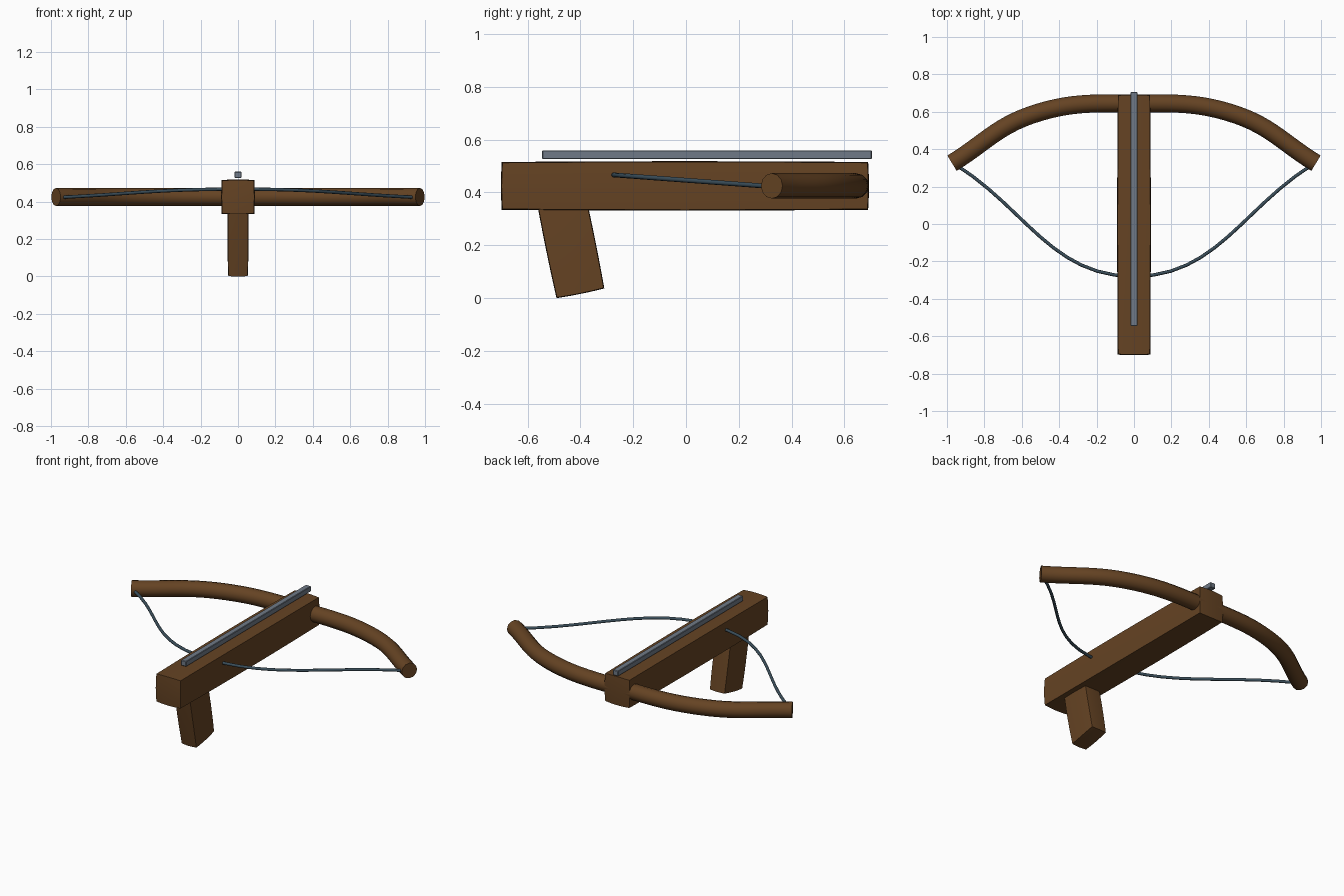
import bpy, bmesh
from mathutils import Vector
from math import radians

if "Cube" in bpy.data.objects:
    bpy.data.objects.remove(bpy.data.objects["Cube"])


def material(name, rgb):
    m = bpy.data.materials.new(name)
    lin = [(c / 255 / 12.92) if c < 10 else ((c / 255 + 0.055) / 1.055) ** 2.4 for c in rgb]
    m.diffuse_color = (*lin, 1)
    m.use_nodes = True
    m.node_tree.nodes["Principled BSDF"].inputs["Base Color"].default_value = m.diffuse_color
    return m


WOOD = material("dark wood", (101, 67, 35))
STEEL = material("grey steel", (112, 122, 135))
CORD = material("dark cord", (58, 78, 90))


def smooth(obj, angle):
    bpy.ops.object.select_all(action='DESELECT')
    obj.select_set(True)
    bpy.context.view_layer.objects.active = obj
    bpy.ops.object.shade_smooth_by_angle(angle=radians(angle))


def block(name, center, size, mat, bulge=0.0, tilt=0.0):
    """Box whose faces swell outward slightly in the middle."""
    bm = bmesh.new()
    bmesh.ops.create_cube(bm, size=2)
    if bulge:
        bmesh.ops.subdivide_edges(bm, edges=bm.edges[:], cuts=7, use_grid_fill=True)
    half = Vector(size) / 2
    for v in bm.verts:
        u = v.co.copy()
        for i in range(3):
            a, b = u[(i + 1) % 3], u[(i + 2) % 3]
            swell = bulge * (1 - (a * a + b * b) / 2)
            v.co[i] = u[i] * (half[i] - bulge + swell)
    me = bpy.data.meshes.new(name)
    bm.to_mesh(me)
    bm.free()
    me.materials.append(mat)
    obj = bpy.data.objects.new(name, me)
    bpy.context.collection.objects.link(obj)
    obj.location = center
    obj.rotation_euler.x = tilt
    if bulge:
        smooth(obj, 40)
    return obj


def tube(name, half_path, radius, mat, sides):
    """Round rod along a path mirrored across x = 0 (last point is the middle)."""
    pts = half_path + [(-x, y, z) for x, y, z in reversed(half_path[:-1])]
    cu = bpy.data.curves.new(name, 'CURVE')
    cu.dimensions = '3D'
    cu.bevel_depth = radius
    cu.bevel_resolution = sides // 2 - 2
    cu.use_fill_caps = True
    cu.resolution_u = 12
    sp = cu.splines.new('BEZIER')
    sp.bezier_points.add(len(pts) - 1)
    for bp, p in zip(sp.bezier_points, pts):
        bp.co = p
        bp.handle_left_type = bp.handle_right_type = 'AUTO'
    cu.materials.append(mat)
    obj = bpy.data.objects.new(name, cu)
    bpy.context.collection.objects.link(obj)
    bpy.ops.object.select_all(action='DESELECT')
    obj.select_set(True)
    bpy.context.view_layer.objects.active = obj
    bpy.ops.object.convert(target='MESH')
    smooth(bpy.context.object, 50)


# stock and raked grip
block("stock", (0, -0.004, 0.425), (0.18, 1.395, 0.187), WOOD, bulge=0.006)
block("grip", (0, -0.44, 0.214), (0.112, 0.19, 0.405), WOOD, bulge=0.005, tilt=0.2)

# bolt rail on top of the stock
rail = block("bolt_rail", (0, 0.08, 0.543), (0.036, 1.25, 0.034), STEEL)
bev = rail.modifiers.new("edge", 'BEVEL')
bev.width = 0.003
bev.segments = 1

# bow and drawn string
tube("bow", [(-0.973, 0.325, 0.425), (-0.55, 0.583, 0.425), (0, 0.645, 0.425)], 0.048, WOOD, 12)
tube("bowstring", [(-0.95, 0.315, 0.423), (0, -0.28, 0.467)], 0.009, CORD, 8)
